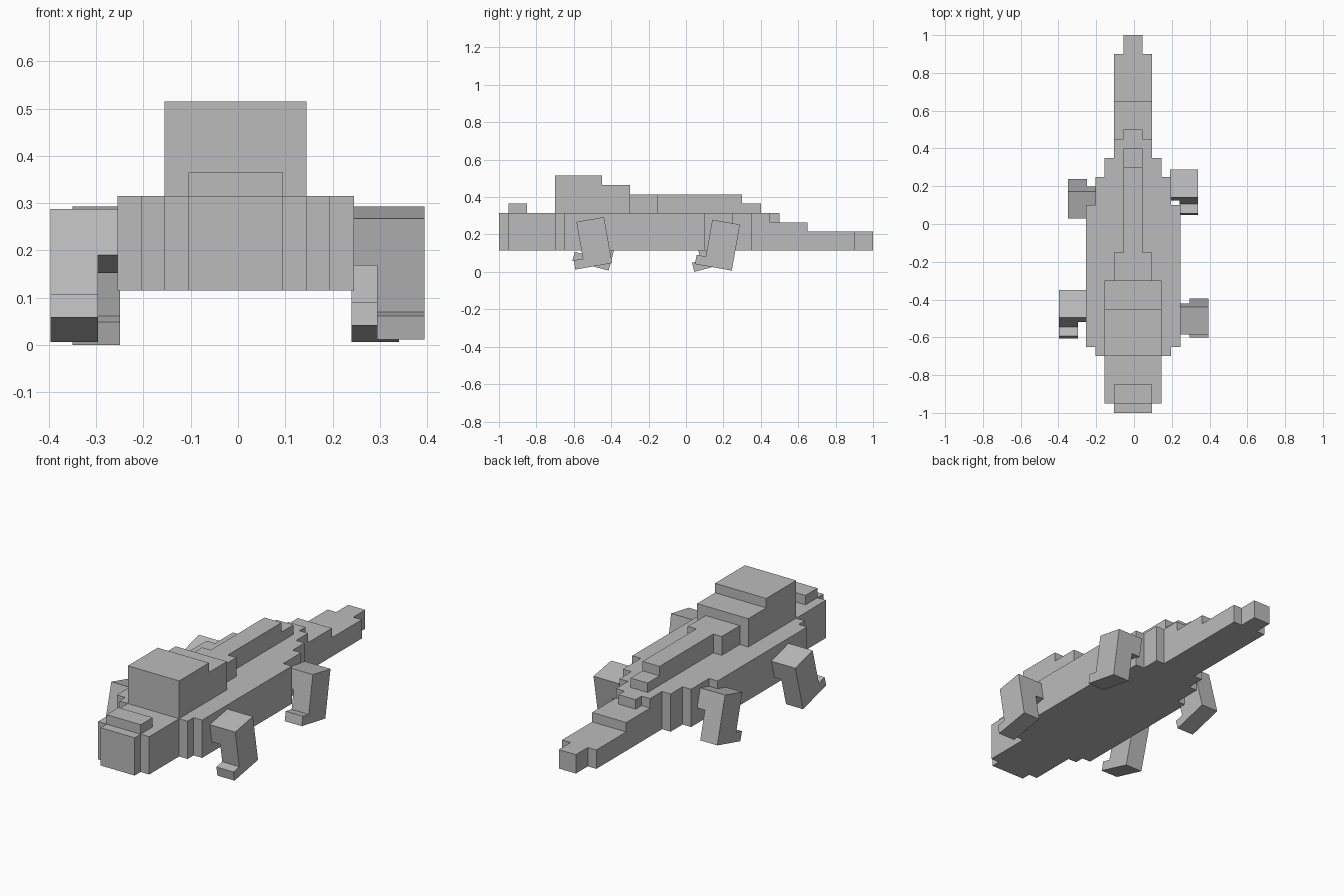
import bpy, bmesh, math
from mathutils import Matrix, Vector

if "Cube" in bpy.data.objects:
    bpy.data.objects.remove(bpy.data.objects["Cube"])

grey = bpy.data.materials.new("grey")
grey.diffuse_color = (0.5, 0.5, 0.5, 1)
grey.use_nodes = True
grey.node_tree.nodes["Principled BSDF"].inputs["Base Color"].default_value = grey.diffuse_color
CX = -0.005  # body centre line


def finish(name, bm):
    bmesh.ops.recalc_face_normals(bm, faces=bm.faces)
    me = bpy.data.meshes.new(name)
    bm.to_mesh(me)
    bm.free()
    me.materials.append(grey)
    ob = bpy.data.objects.new(name, me)
    bpy.context.collection.objects.link(ob)
    return ob


def prism(name, pts, axis, depth):
    """Extrude a closed outline by depth along axis."""
    bm = bmesh.new()
    f = bm.faces.new([bm.verts.new(p) for p in pts])
    top = bmesh.ops.extrude_face_region(bm, geom=[f])
    bmesh.ops.translate(bm, vec=Vector(axis) * depth,
                        verts=[v for v in top["geom"] if isinstance(v, bmesh.types.BMVert)])
    return finish(name, bm)


def stepped_layer(name, z0, z1, y, steps):
    """Symmetric stepped slab; steps are (half width, end y) from front to back."""
    right = []
    for half, end in steps:
        right += [(half, y), (half, end)]
        y = end
    pts = [(CX + x, yy, z0) for x, yy in right]
    pts += [(CX - x, yy, z0) for x, yy in reversed(right)]
    return prism(name, pts, (0, 0, 1), z1 - z0)


# Body slabs, sharing the same stepped plan at the front
plan = [(0.10, -0.95), (0.15, -0.70), (0.20, -0.65), (0.25, 0.10), (0.20, 0.25), (0.15, 0.35)]
stepped_layer("lower_body", 0.115, 0.215, -1, plan + [(0.10, 0.90), (0.05, 1.0)])
stepped_layer("middle_body", 0.215, 0.265, -1, plan + [(0.10, 0.65)])
stepped_layer("upper_body", 0.265, 0.315, -1, plan + [(0.10, 0.45), (0.05, 0.50)])

# Snout bump, head and back ridge
stepped_layer("nose", 0.315, 0.365, -0.95, [(0.10, -0.85)])
stepped_layer("head", 0.315, 0.465, -0.70, [(0.15, -0.30)])
stepped_layer("head_top", 0.465, 0.515, -0.70, [(0.15, -0.45)])
stepped_layer("ridge", 0.315, 0.415, -0.30, [(0.10, -0.15), (0.05, 0.30)])
stepped_layer("ridge_end", 0.315, 0.365, 0.30, [(0.05, 0.40)])


def leg(name, inner, side, heel_y, heel_z, tilt):
    """Leg with forward foot and inner shoulder block, pivoting at the heel."""
    place = Matrix.Translation((0, heel_y, heel_z)) @ Matrix.Rotation(math.radians(tilt), 4, 'X')
    mid = inner + side * 0.05
    limb = [(0, 0), (0, 0.25), (-0.15, 0.25), (-0.15, 0.05), (-0.20, 0.05), (-0.20, 0)]
    block = [(0, 0.15), (0, 0.25), (-0.15, 0.25), (-0.15, 0.15)]
    for part, outline, x, width in ((name, limb, mid, 0.10),
                                    (name + "_shoulder", block, inner, 0.05)):
        ob = prism(part, [(x, y, z) for y, z in outline], (side, 0, 0), width)
        ob.data.transform(place)


# Walking pose: diagonal pairs swing together
leg("front_right_leg", 0.244, 1, -0.395, 0.047, 10)
leg("front_left_leg", -0.246, -1, -0.414, 0.007, -15)
leg("back_right_leg", 0.190, 1, 0.245, 0.007, -10)
leg("back_left_leg", -0.200, -1, 0.238, 0.052, 15)
